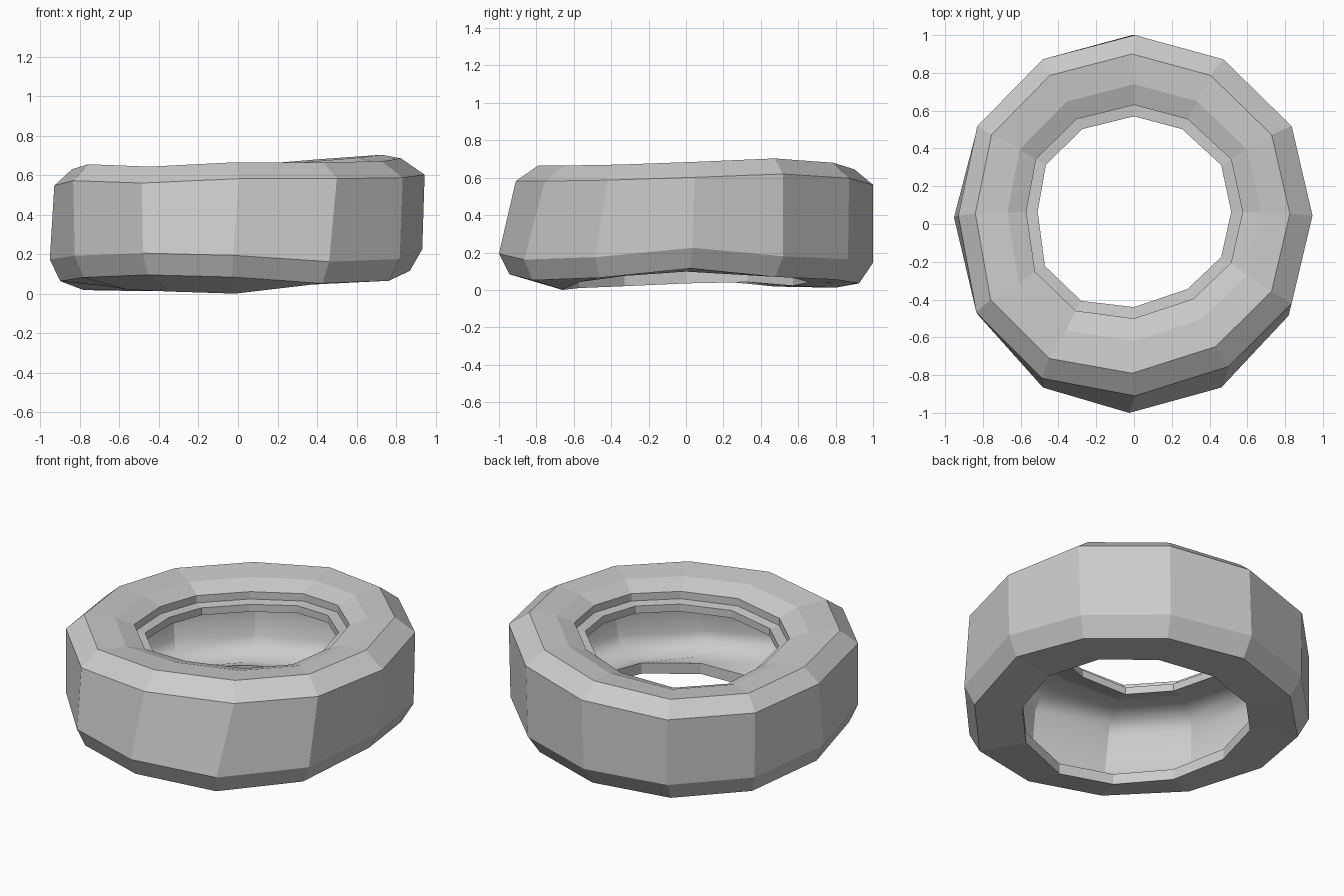
import bpy, bmesh
from math import cos, sin, pi, radians

cube = bpy.data.objects.get("Cube")
if cube:
    bpy.data.objects.remove(cube, do_unlink=True)

SIDES = 12

# Rubber material
rubber = bpy.data.materials.new("light_grey_rubber")
rubber.use_nodes = True
GREY = (0.6, 0.6, 0.6, 1)
rubber.diffuse_color = GREY
for node in rubber.node_tree.nodes:
    if node.type == 'BSDF_PRINCIPLED':
        node.inputs["Base Color"].default_value = GREY
        node.inputs["Roughness"].default_value = 0.8

# Slumped height of each side, in thousandths, for the three zones of the casing
SAG = {
    "upper": (20, 38, 15, -20, -60, -60, -35, -10, -22, 0, 0, 5),
    "lower": (45, 0, -15, -35, -58, -52, -7, 12, 25, 14, -18, -5),
    "lip": (98, 90, 65, 40, 22, 42, 35, 20, 10, 0, 42, 75),
}

# Sideways dents (side: x, y), in thousandths
DENT = {
    "upper": {0: (5, 0), 1: (20, -5), 4: (-20, 0), 5: (-25, -5),
              7: (-30, -35), 8: (-24, -35), 10: (28, 28), 11: (20, 12)},
    "lower": {0: (0, 35), 1: (15, 20), 5: (0, 20), 6: (0, 35),
              7: (0, 20), 9: (-15, 0), 11: (12, 15)},
    "lip": {},
}

# Rings around the closed cross-section:
# (zone, x radius, y radius, x centre, y centre, height)
outside = [
    ("lip", 0.63, 0.66, -0.015, 0, 0),               # lower opening edge
    ("lower", 0.885, 0.935, -0.015, -0.01, 0.07),    # lower shoulder
    ("lower", 0.943, 1, -0.01, 0, 0.18),             # tread bottom
    ("upper", 0.935, 0.955, 0.005, 0.045, 0.582),    # tread top
    ("upper", 0.83, 0.845, -0.01, 0.055, 0.665),     # upper shoulder
    ("upper", 0.67, 0.68, 0, 0.06, 0.65),            # sidewall crease
    ("upper", 0.57, 0.565, 0, 0.065, 0.61),          # bead edge
    ("upper", 0.57, 0.565, 0, 0.065, 0.565),         # ledge outer
    ("upper", 0.51, 0.505, 0, 0.065, 0.56),          # ledge inner
    ("upper", 0.51, 0.505, 0, 0.065, 0.515),         # bead bottom
]
inside = [
    ("upper", 0.65, 0.66, 0, 0.06, 0.57),            # inner sidewall
    ("upper", 0.75, 0.77, 0, 0.055, 0.575),
    ("upper", 0.83, 0.85, 0, 0.045, 0.545),
    ("upper", 0.87, 0.89, 0, 0.04, 0.48),            # inner tread top
    ("lower", 0.88, 0.92, -0.01, 0.01, 0.21),        # inner tread bottom
    ("lower", 0.85, 0.89, -0.01, 0, 0.15),
    ("lower", 0.76, 0.8, -0.01, 0, 0.105),
    ("lip", 0.63, 0.66, -0.015, 0, 0.065),           # lower lip top
]
rings = outside + inside


def add_ring(bm, zone, rx, ry, cx, cy, z):
    verts = []
    for i in range(SIDES):
        a = 2 * pi * i / SIDES
        dx, dy = DENT[zone].get(i, (0, 0))
        verts.append(bm.verts.new((cx + rx * cos(a) + dx / 1000,
                                   cy + ry * sin(a) + dy / 1000,
                                   z + SAG[zone][i] / 1000)))
    return verts


# Hollow tyre casing
bm = bmesh.new()
loops = [add_ring(bm, *r) for r in rings]
for k, low in enumerate(loops):
    high = loops[(k + 1) % len(loops)]
    for i in range(SIDES):
        j = (i + 1) % SIDES
        face = bm.faces.new((low[i], low[j], high[j], high[i]))
        face.smooth = len(outside) <= k < len(rings) - 1
bmesh.ops.recalc_face_normals(bm, faces=bm.faces[:])

# Soft inner lining with crisp upright creases in the tread wall
for edge in bm.edges:
    rise = abs(edge.verts[0].co.z - edge.verts[1].co.z)
    edge.smooth = rise < 0.055 and edge.calc_face_angle(0) < radians(50)

mesh = bpy.data.meshes.new("tyre_casing")
bm.to_mesh(mesh)
bm.free()
mesh.materials.append(rubber)
tyre = bpy.data.objects.new("tyre_casing", mesh)
bpy.context.collection.objects.link(tyre)
